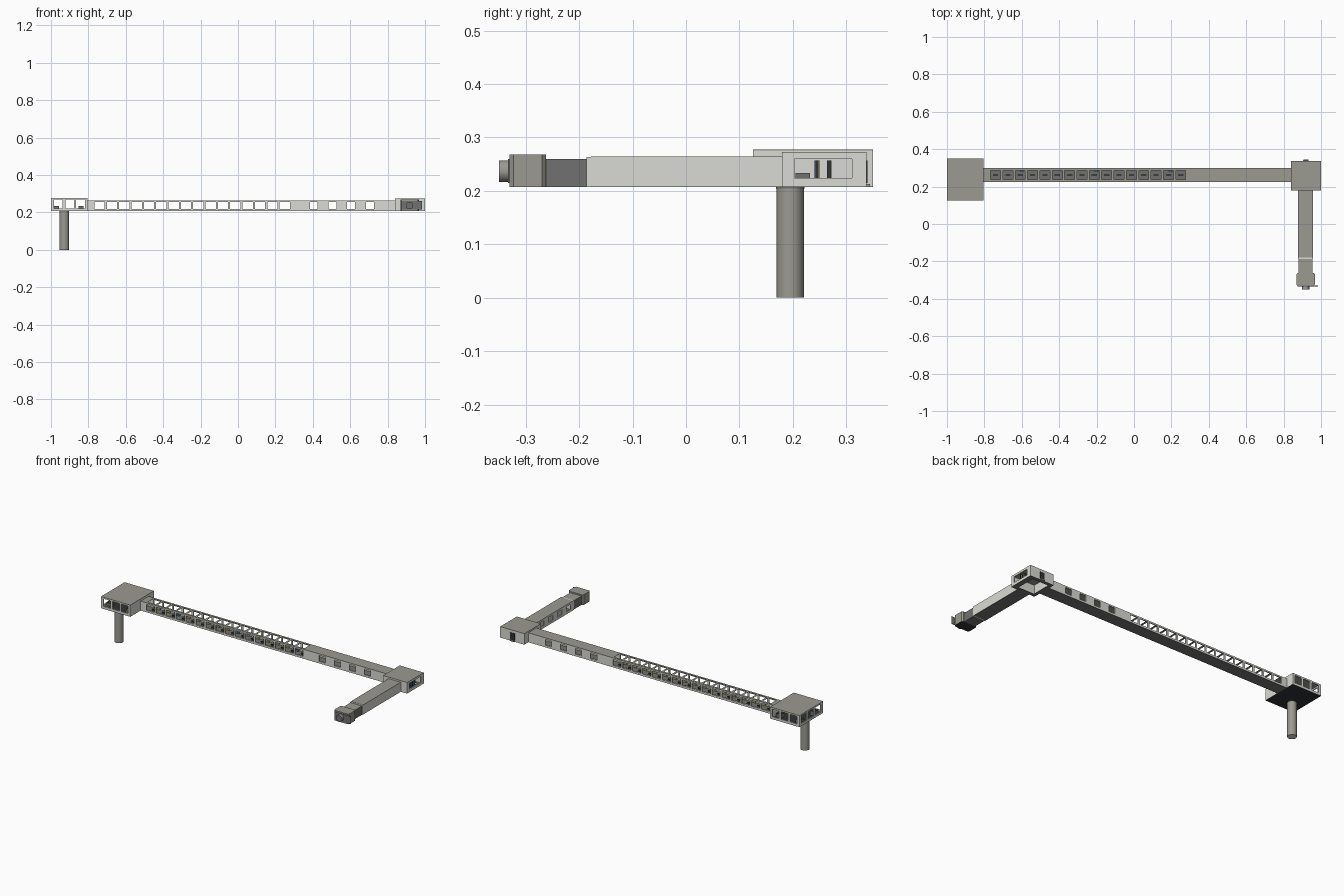
import bpy, bmesh
from mathutils import Matrix, Vector

if "Cube" in bpy.data.objects:
    bpy.data.objects.remove(bpy.data.objects["Cube"])


def material(name, r, g, b):
    m = bpy.data.materials.new(name)
    m.use_nodes = True
    m.diffuse_color = (r, g, b, 1)
    m.node_tree.nodes["Principled BSDF"].inputs["Base Color"].default_value = (r, g, b, 1)
    return m


LIGHT = material("light grey", 0.7, 0.71, 0.66)
TAUPE = material("warm grey", 0.33, 0.322, 0.285)
DARK = material("dark grey", 0.16, 0.167, 0.16)
BLACK = material("near black", 0.03, 0.032, 0.035)
YELLOW = material("dull yellow", 0.42, 0.35, 0.1)
BLUE = material("blue", 0.05, 0.16, 0.35)


def finish(name, bm, *mats):
    mesh = bpy.data.meshes.new(name)
    bm.to_mesh(mesh)
    bm.free()
    for m in mats:
        mesh.materials.append(m)
    ob = bpy.data.objects.new(name, mesh)
    bpy.context.collection.objects.link(ob)
    return ob


def box(name, x, y, z, mat, top=None, bottom=None, bevel=0):
    """Box from three (low, high) ranges, optionally with other top and bottom colours."""
    bm = bmesh.new()
    lo, hi = Vector((x[0], y[0], z[0])), Vector((x[1], y[1], z[1]))
    place = Matrix.Translation((lo + hi) / 2) @ Matrix.Diagonal((*(hi - lo), 1))
    bmesh.ops.create_cube(bm, size=1, matrix=place)
    if bevel:
        edges = [e for e in bm.edges if abs(e.verts[0].co.z - e.verts[1].co.z) > 0.01]
        bmesh.ops.bevel(bm, geom=edges, offset=bevel, segments=1, affect='EDGES')
    bm.normal_update()
    for f in bm.faces:
        f.material_index = 1 if f.normal.z > 0.9 else 2 if f.normal.z < -0.9 else 0
    return finish(name, bm, mat, top or mat, bottom or mat)


def panel(name, axis, pos, u, v, mat, holes=(), hole_v=None, thick=0.006):
    """Flat wall across one axis, with a row of rectangular openings."""
    bm = bmesh.new()
    us = sorted({*u, *(e for h in holes for e in h)})
    vs = sorted({*v, *(hole_v if holes else ())})

    def vert(a, b):
        co = [a, b]
        co.insert(axis, pos)
        return bm.verts.new(co)

    grid = [[vert(a, b) for b in vs] for a in us]
    for i in range(len(us) - 1):
        for j in range(len(vs) - 1):
            mu, mv = (us[i] + us[i + 1]) / 2, (vs[j] + vs[j + 1]) / 2
            if holes and hole_v[0] < mv < hole_v[1] and any(h[0] < mu < h[1] for h in holes):
                continue
            bm.faces.new((grid[i][j], grid[i + 1][j], grid[i + 1][j + 1], grid[i][j + 1]))
    ob = finish(name, bm, mat)
    mod = ob.modifiers.new("thickness", 'SOLIDIFY')
    mod.thickness, mod.offset = thick, 0
    return ob


def spans(centres, width):
    return [(c - width / 2, c + width / 2) for c in centres]


def room(name, x, y, z, win_z, front=(), back=(), west=(), east=(), roof=(), roof_y=None,
         floor=(), floor_y=None, floor_mat=DARK, walls="fbwe"):
    """Hollow room: light walls, thin warm roof, thin dark floor. Each wall takes a list of openings."""
    t, h, skin = 0.006, 0.003, 0.001
    wz = (z[0] + skin, z[1] - skin)
    inner = (y[0] + t, y[1] - t) if "f" in walls else y
    if "f" in walls:
        panel(name + "_front_wall", 1, y[0] + h, x, wz, LIGHT, front, win_z)
        panel(name + "_back_wall", 1, y[1] - h, x, wz, LIGHT, back, win_z)
    if "w" in walls:
        panel(name + "_right_wall", 0, x[0] + h, inner, wz, LIGHT, west, win_z)
        panel(name + "_left_wall", 0, x[1] - h, inner, wz, LIGHT, east, win_z)
    panel(name + "_roof", 2, z[1] - skin / 2, x, y, TAUPE, roof, roof_y, skin)
    panel(name + "_floor", 2, z[0] + skin / 2, x, y, floor_mat, floor, floor_y, skin)


def cylinder(name, radius, depth, centre, mat, cap, axis='Z', sides=32):
    bm = bmesh.new()
    rot = Matrix.Rotation(1.5707963, 4, 'X') if axis == 'Y' else Matrix()
    bmesh.ops.create_cone(bm, cap_ends=True, segments=sides, radius1=radius, radius2=radius,
                          depth=depth, matrix=Matrix.Translation(centre) @ rot)
    for f in bm.faces:
        f.smooth = len(f.verts) == 4
        f.material_index = 0 if f.smooth else 1
    for e in bm.edges:
        e.smooth = all(len(f.verts) == 4 for f in e.link_faces)
    return finish(name, bm, mat, cap)


FLOOR = 0.207
DECK = FLOOR + 0.001

# Large room over the post
hall_x = spans([-0.96, -0.9, -0.842], 0.046)
hall_y = spans([0.17, 0.2375, 0.305], 0.05)
room("hall", (-1.0, -0.805), (0.125, 0.35), (FLOOR, 0.277), (0.222, 0.268),
     hall_x, hall_x, hall_y, floor_mat=BLACK)
for i, cx in enumerate((-0.972, -0.84)):
    for j, cy in enumerate((0.155, 0.29)):
        box(f"hall_desk_{i}{j}", (cx - 0.014, cx + 0.014), (cy, cy + 0.035), (DECK, 0.234), DARK, BLACK)
        box(f"hall_seat_{i}{j}", (cx - 0.01, cx + 0.01), (cy - 0.016, cy - 0.004), (DECK, 0.22), YELLOW)

# Post
cylinder("post", 0.0255, 0.204, (-0.929, 0.195, 0.102), TAUPE, LIGHT)
cylinder("post_collar", 0.0265, 0.003, (-0.929, 0.195, 0.2055), DARK, DARK)

# Long corridor with large wall and roof windows, then four small wall windows
big = [-0.74 + 0.066 * i for i in range(16)]
small = [0.405 + 0.1 * i for i in range(4)]
wall_holes = spans(big, 0.055) + spans(small, 0.042)
room("corridor", (-0.805, 0.84), (0.224, 0.3), (FLOOR, 0.264), (0.219, 0.255),
     wall_holes, wall_holes, roof=spans(big, 0.053), roof_y=(0.237, 0.286), walls="fb")
for i, cx in enumerate(big):
    box(f"corridor_table_{i}", (cx - 0.014, cx + 0.014), (0.26, 0.264), (DECK, 0.217), BLACK)
for i, cx in enumerate(big + small):
    for side, y in (("front", (0.23, 0.236)), ("back", (0.287, 0.294))):
        box(f"corridor_{side}_bench_{i}", (cx - 0.02, cx + 0.02), y, (DECK, 0.218), YELLOW)
for i, cx in enumerate((-0.6, -0.2, 0.195)):
    box(f"corridor_screen_{i}", (cx - 0.01, cx + 0.01), (0.281, 0.286), (DECK, 0.218), BLUE)

# Corner room with an open hatch below and a side opening
room("corner", (0.84, 1.0), (0.18, 0.338), (FLOOR, 0.273), (0.224, 0.26),
     east=[(0.203, 0.311)], floor=[(0.86, 0.968)], floor_y=(0.2, 0.318))
for i, y in enumerate((0.245, 0.268)):
    box(f"corner_rack_{i}", (0.97, 0.99), (y - 0.003, y + 0.003), (DECK, 0.257), BLACK)
    box(f"corner_rack_trim_{i}", (0.985, 0.991), (y + 0.003, y + 0.0045), (DECK, 0.257), YELLOW)
    box(f"corner_rack_screen_{i}", (0.985, 0.991), (y - 0.0045, y - 0.003), (DECK, 0.257), BLUE)
box("corner_desk", (0.97, 0.99), (0.205, 0.232), (DECK, 0.233), DARK, BLACK)
box("corner_door", (0.903, 0.933), (0.337, 0.34), (0.215, 0.257), BLACK)
box("corner_door_step", (0.905, 0.932), (0.338, 0.344), (FLOOR, 0.213), TAUPE)

# Short arm, windowed on its inner side only
arm_x = (0.876, 0.958)
room("arm", arm_x, (-0.178, 0.18), (FLOOR, 0.264), (0.222, 0.252),
     west=spans([0.12, 0.035, -0.05, -0.135], 0.04), walls="we")
box("arm_end_band", arm_x, (-0.186, -0.178), (FLOOR, 0.263), LIGHT)

# Sleeve, docking block and nozzle
box("sleeve", (0.879, 0.955), (-0.262, -0.186), (FLOOR, 0.26), DARK, TAUPE)
box("docking_block", (0.868, 0.968), (-0.33, -0.262), (FLOOR, 0.268), TAUPE, bottom=BLACK, bevel=0.007)
box("docking_plate", (0.875, 0.984), (-0.333, -0.33), (0.215, 0.26), DARK)
cylinder("nozzle", 0.02, 0.02, (0.917, -0.34, 0.237), TAUPE, DARK, 'Y')
